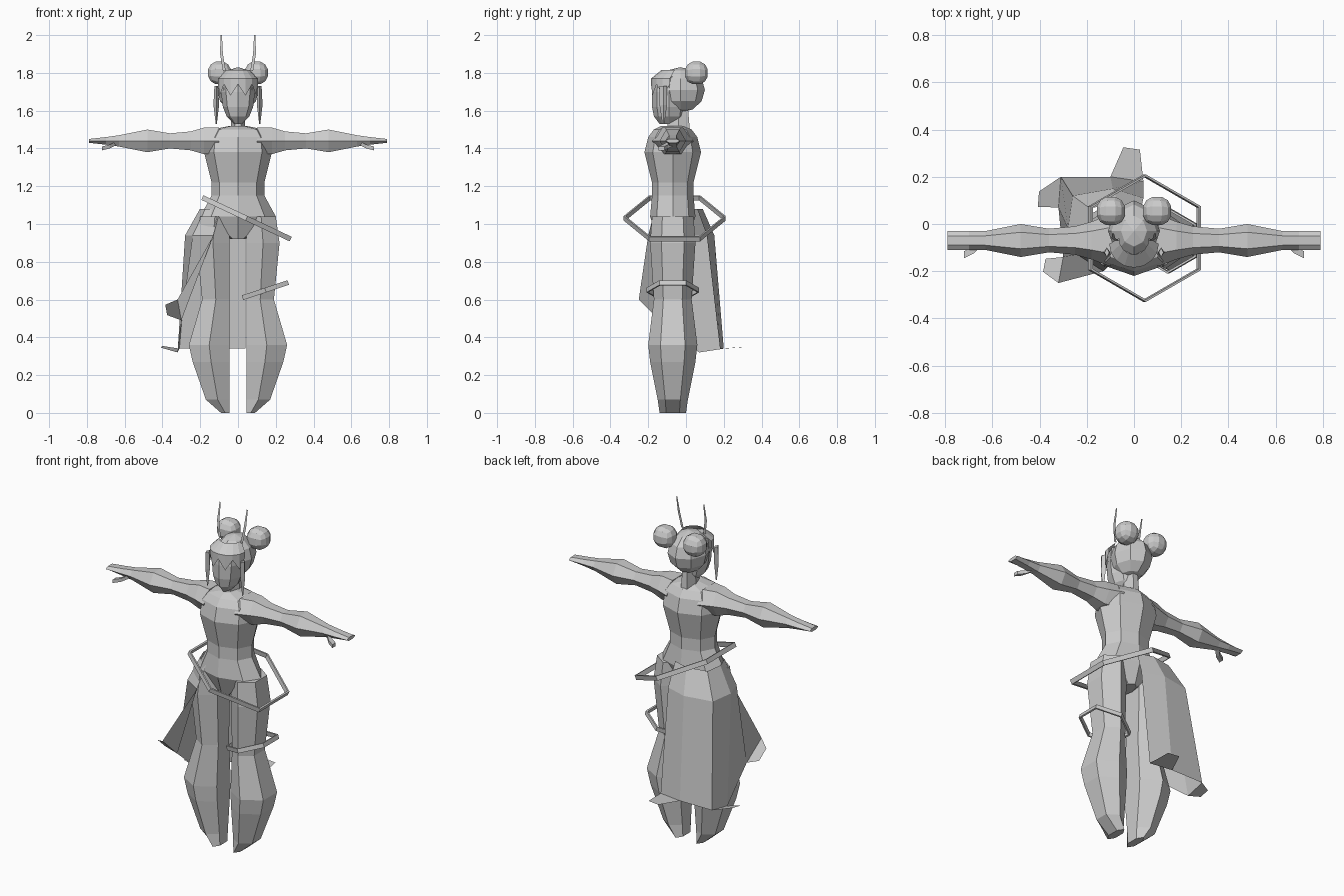
import bpy, bmesh
from math import cos, sin, pi
from mathutils import Vector

default_cube = bpy.data.objects.get("Cube")
if default_cube:
    bpy.data.objects.remove(default_cube, do_unlink=True)

shade = (0.6, 0.6, 0.6, 1)
grey = bpy.data.materials.new("light_grey")
grey.use_nodes = True
grey.diffuse_color = shade
grey.node_tree.nodes["Principled BSDF"].inputs["Base Color"].default_value = shade


def finish(name, bm, mirrored=False):
    """Turn a bmesh into a grey object, optionally paired across the middle."""
    mesh = bpy.data.meshes.new(name)
    bm.to_mesh(mesh)
    bm.free()
    mesh.materials.append(grey)
    part = bpy.data.objects.new(name, mesh)
    bpy.context.collection.objects.link(part)
    if mirrored:
        part.modifiers.new("both_sides", "MIRROR").use_mirror_merge = False
    return part


def polygon(sides, flat_sided):
    """Regular polygon that fills the square from -1 to 1."""
    turn = pi / sides if flat_sided else 0
    angles = [turn + step * 2 * pi / sides for step in range(sides)]
    widest = max(cos(a) for a in angles)
    deepest = max(sin(a) for a in angles)
    return [(cos(a) / widest, sin(a) / deepest) for a in angles]


def skin(name, rings, looped=False, mirrored=False):
    """Join rings of points into a solid, capped unless looped."""
    bm = bmesh.new()
    rows = [[bm.verts.new(point) for point in ring] for ring in rings]
    following = rows[1:] + rows[:1] if looped else rows[1:]
    for lower, upper in zip(rows, following):
        for i in range(len(lower)):
            bm.faces.new((lower[i - 1], lower[i], upper[i], upper[i - 1]))
    if not looped:
        bm.faces.new(rows[0])
        bm.faces.new(rows[-1])
    bmesh.ops.recalc_face_normals(bm, faces=bm.faces)
    return finish(name, bm, mirrored)


def column(name, sections, x=0.0, y=0.0, sides=8, flat_sided=False, mirrored=False):
    """Upright solid; each section is height, half width, half depth."""
    outline = polygon(sides, flat_sided)
    rings = [[(x + u * width, y + v * depth, height) for u, v in outline]
             for height, width, depth in sections]
    return skin(name, rings, mirrored=mirrored)


def cloth(name, strips, mirrored=False):
    """Open sheet joining neighbouring strips of points."""
    bm = bmesh.new()
    rows = [[bm.verts.new(point) for point in strip] for strip in strips]
    for left, right in zip(rows, rows[1:]):
        for i in range(1, len(left)):
            bm.faces.new((left[i - 1], left[i], right[i], right[i - 1]))
    return finish(name, bm, mirrored)


# Body
body_y = -0.07
column("torso", [(.92, .04, .08), (1.04, .2, .12), (1.15, .14, .11), (1.22, .14, .11),
                 (1.38, .18, .15), (1.46, .17, .13), (1.5, .14, .1), (1.52, .04, .06)], y=body_y)
column("neck", [(1.5, .04, .06), (1.62, .03, .05)], y=-.04, sides=6)

# Wide trouser legs with a straight inner side
inseam = 0.045
outline = polygon(6, True)
leg_rings = []
for height, outer, depth in [(1.04, .2, .11), (.9, .22, .12), (.6, .19, .1), (.36, .26, .13),
                             (.27, .24, .12), (.07, .17, .08), (0, .09, .07)]:
    half = (outer - inseam) / 2
    leg_rings.append([(inseam + half + u * half, body_y + v * depth, height) for u, v in outline])
skin("trouser_legs", leg_rings, mirrored=True)

# Outstretched arms with flat hands
arm_z = 1.43
arm_rings = []
for reach, depth, thick in [(.1, .11, .07), (.18, .08, .07), (.25, .06, .05), (.36, .05, .04),
                            (.48, .07, .06), (.63, .04, .03), (.7, .04, .02), (.79, .04, .01)]:
    arm_rings.append([(reach, body_y + u * depth, arm_z + .01 + v * thick)
                      for u, v in polygon(6, False)])
skin("arms", arm_rings, mirrored=True)
thumb_rings = []
for reach, forward, drop in [(.64, 0, 0), (.68, .04, .02), (.72, .06, .03)]:
    thumb_rings.append([(reach, body_y - forward + u * .015, arm_z - drop + v * .01)
                        for u, v in polygon(4, True)])
skin("thumbs", thumb_rings, mirrored=True)

# Head
column("face", [(1.53, .02, .05), (1.57, .06, .08), (1.62, .08, .09), (1.7, .09, .09),
                (1.78, .08, .08)], y=-.09)
hair = bmesh.new()
bmesh.ops.create_uvsphere(hair, u_segments=8, v_segments=6, radius=1)
for vert in hair.verts:
    vert.co = Vector((vert.co.x * .11, vert.co.y * .13 - .03, vert.co.z * .12 + 1.71))
finish("hair", hair)

# Jagged fringe wrapped around the brow
teeth = 8
fringe = []
for step in range(teeth + 1):
    angle = -pi * step / teeth
    x, y = cos(angle) * .105, sin(angle) * .1 - .085
    fringe.append([(x * .6, y * .7, 1.815), (x, y, 1.77), (x, y, 1.68 if step % 2 else 1.74)])
cloth("fringe", fringe)
column("hair_locks", [(1.73, .01, .02), (1.63, .015, .02), (1.53, .003, .005)],
       x=.115, y=-.12, sides=4, mirrored=True)

# Faceted buns and thin upright strands
bun = bmesh.new()
bmesh.ops.create_cube(bun, size=1)
bmesh.ops.subdivide_edges(bun, edges=bun.edges, cuts=2, use_grid_fill=True)
for vert in bun.verts:
    vert.co = vert.co.normalized() * .066 + Vector((.098, .055, 1.8))
finish("hair_buns", bun, mirrored=True)
strands = []
for width in (0, .015):
    strands.append([(.065 + width, -.07, 1.81), (.08 + width, -.06, 1.9), (.085 + width / 2, -.04, 2)])
cloth("hair_strands", strands, mirrored=True)


def strap(name, centre, radius, slope):
    """Tilted six-sided loop with a thin rectangular section."""
    half_height, half_thick = 0.012, 0.005
    rings = []
    for corner in range(6):
        angle = pi / 2 + corner * pi / 3
        ring = []
        for u, v in polygon(4, True):
            spread = radius + u * half_thick
            x, lift = spread * cos(angle), v * half_height
            ring.append(centre + Vector((x - slope * lift, spread * sin(angle), slope * x + lift)))
        rings.append(ring)
    skin(name, rings, looped=True)


strap("hip_belt", Vector((.045, -.06, 1.03)), radius=.265, slope=-.47)
strap("thigh_band", Vector((.145, body_y, .65)), radius=.135, slope=.33)

# Cloth around the right hip and the back, from waist over hip to hem
hips = [(-.13, -.2), (-.24, -.13), (-.28, -.02), (-.26, .12), (-.09, .15), (.04, .11)]
hem = [Vector(point) for point in [(-.32, -.25, .6), (-.3, -.14, .49), (-.32, .07, .32),
                                   (-.31, .2, .34), (-.1, .2, .34), (.04, .18, .34)]]
gather = 0.72
cloth("hip_cloth", [[(x * gather, body_y + (y - body_y) * gather, 1.08), (x, y, .94), end]
                    for (x, y), end in zip(hips, hem)])


def hem_corner(name, first, last, outward):
    """Flap that flares from a hem edge and narrows at its tip."""
    pinch = 0.25
    cloth(name, [[first, first.lerp(last, pinch) + outward],
                 [last, last.lerp(first, pinch) + outward]])


hem_corner("front_hem_corner", hem[0], hem[1], Vector((-.07, .02, 0)))
hem_corner("side_hem_corner", hem[2], hem[3], Vector((-.09, -.03, .02)))
hem_corner("back_hem_corner", hem[4], hem[5], Vector((.02, .13, .01)))
